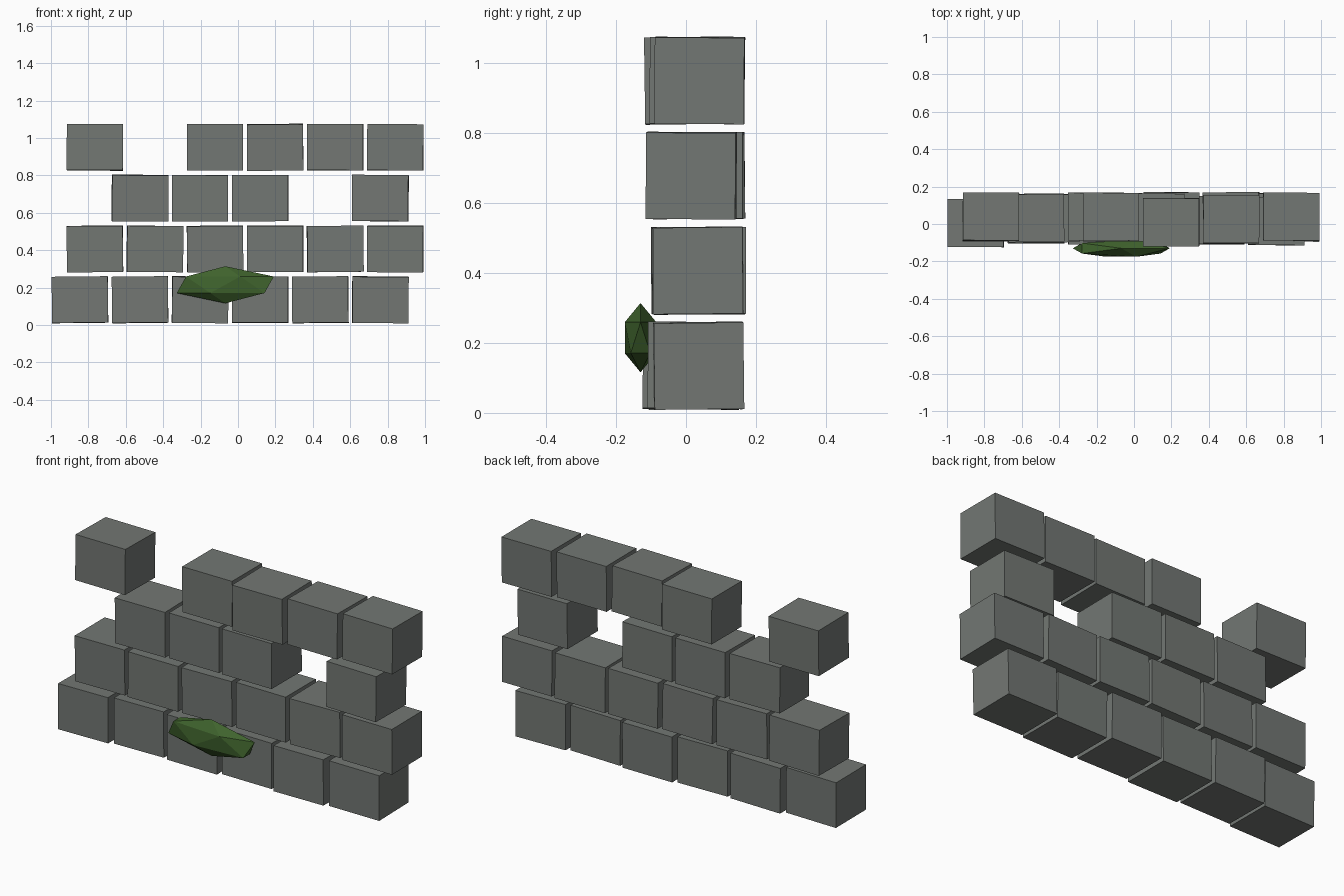
import bpy, math, random

random.seed(4)
if "Cube" in bpy.data.objects:
    bpy.data.objects.remove(bpy.data.objects["Cube"], do_unlink=True)


def make_material(name, rgb):
    mat = bpy.data.materials.new(name)
    mat.use_nodes = True
    mat.diffuse_color = (*rgb, 1)
    mat.node_tree.nodes["Principled BSDF"].inputs["Base Color"].default_value = (*rgb, 1)
    return mat


stone = make_material("grey stone", (0.17, 0.185, 0.172))
moss = make_material("moss green", (0.05, 0.125, 0.026))

PITCH = 0.3212          # spacing of blocks along a row
ROW_HEIGHT = 0.2717     # spacing of rows
BLOCK = (0.3, 0.256, 0.247)

# Each row: x of its first slot, then slot number -> depth offset of the block
rows = [
    (-0.845, {0: 0.005, 1: 0.025, 2: 0.02, 3: 0.035, 4: 0.02, 5: 0.036}),
    (-0.765, {0: 0.035, 1: 0.03, 2: 0.035, 3: 0.042, 4: 0.042, 5: 0.035}),
    (-0.845, {1: 0.033, 2: 0.04, 3: 0.035, 5: 0.015}),
    (-0.765, {0: 0.039, 2: 0.039, 3: 0.01, 4: 0.025, 5: 0.039}),
]


def tilt():
    return math.radians(random.uniform(-0.8, 0.8))


# Staggered rows of slightly crooked blocks, with missing ones left out
for r, (start, slots) in enumerate(rows):
    for slot, depth in slots.items():
        bpy.ops.mesh.primitive_cube_add(
            size=1,
            location=(start + slot * PITCH, depth, 0.135 + r * ROW_HEIGHT),
            rotation=(tilt(), tilt(), tilt()))
        block = bpy.context.object
        block.name = f"stone_block_row{r + 1}_{slot + 1}"
        block.scale = BLOCK
        block.data.materials.append(stone)

# Faceted moss clump on the front
bpy.ops.mesh.primitive_ico_sphere_add(subdivisions=1, radius=1, location=(-0.068, -0.13, 0.215))
clump = bpy.context.object
clump.name = "moss_clump"
clump.scale = (0.29, 0.053, 0.099)
clump.data.materials.append(moss)
